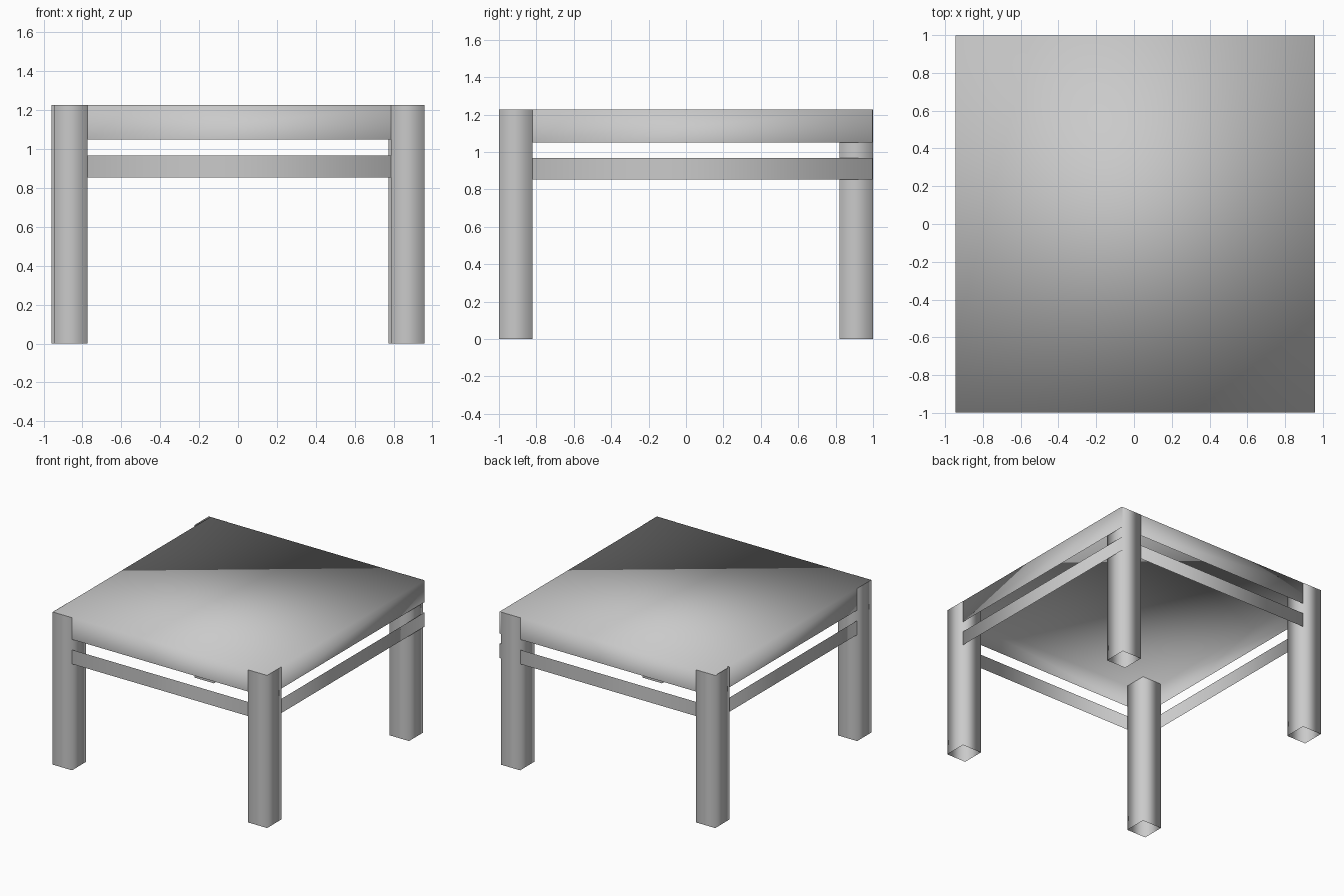
import bpy
import bmesh

default = bpy.data.objects.get("Cube")
if default:
    bpy.data.objects.remove(default, do_unlink=True)

grey = bpy.data.materials.new("plain_grey")
grey.use_nodes = True
grey.diffuse_color = (0.59, 0.59, 0.59, 1)
grey.node_tree.nodes["Principled BSDF"].inputs["Base Color"].default_value = grey.diffuse_color


def shell(name, x0, x1, y0, y1, z0, z1, lid=False):
    """Thin four-sided band, open below, with an optional lid; softly shaded."""
    bm = bmesh.new()
    corners = [(x0, y0), (x1, y0), (x1, y1), (x0, y1)]
    low = [bm.verts.new((x, y, z0)) for x, y in corners]
    high = [bm.verts.new((x, y, z1)) for x, y in corners]
    for i in range(4):
        j = (i + 1) % 4
        bm.faces.new((low[i], low[j], high[j], high[i]))
    if lid:
        bm.faces.new(high)
    for face in bm.faces:
        face.smooth = True
    mesh = bpy.data.meshes.new(name)
    bm.to_mesh(mesh)
    bm.free()
    mesh.materials.append(grey)
    obj = bpy.data.objects.new(name, mesh)
    bpy.context.collection.objects.link(obj)
    return obj


TOP = 1.226
LEG_X, LEG_Y = 0.172, 0.18
LEFT, RIGHT, DEPTH = -0.945, 0.957, 0.998

# Table top with its apron, and the rail running round below it
shell("table_top", LEFT, RIGHT, -DEPTH, DEPTH, 1.05, TOP, lid=True)
shell("lower_rail", LEFT, RIGHT, -DEPTH, DEPTH, 0.853, 0.967)

# Hollow square legs; the back pair sits slightly towards -x
for row, y0, shift in (("front", -1, 0), ("back", 1 - LEG_Y, -0.013)):
    for side, x0 in (("right", -0.947), ("left", 0.959 - LEG_X)):
        x = x0 + shift
        shell(f"{row}_{side}_leg", x, x + LEG_X, y0, y0 + LEG_Y, 0, TOP)
